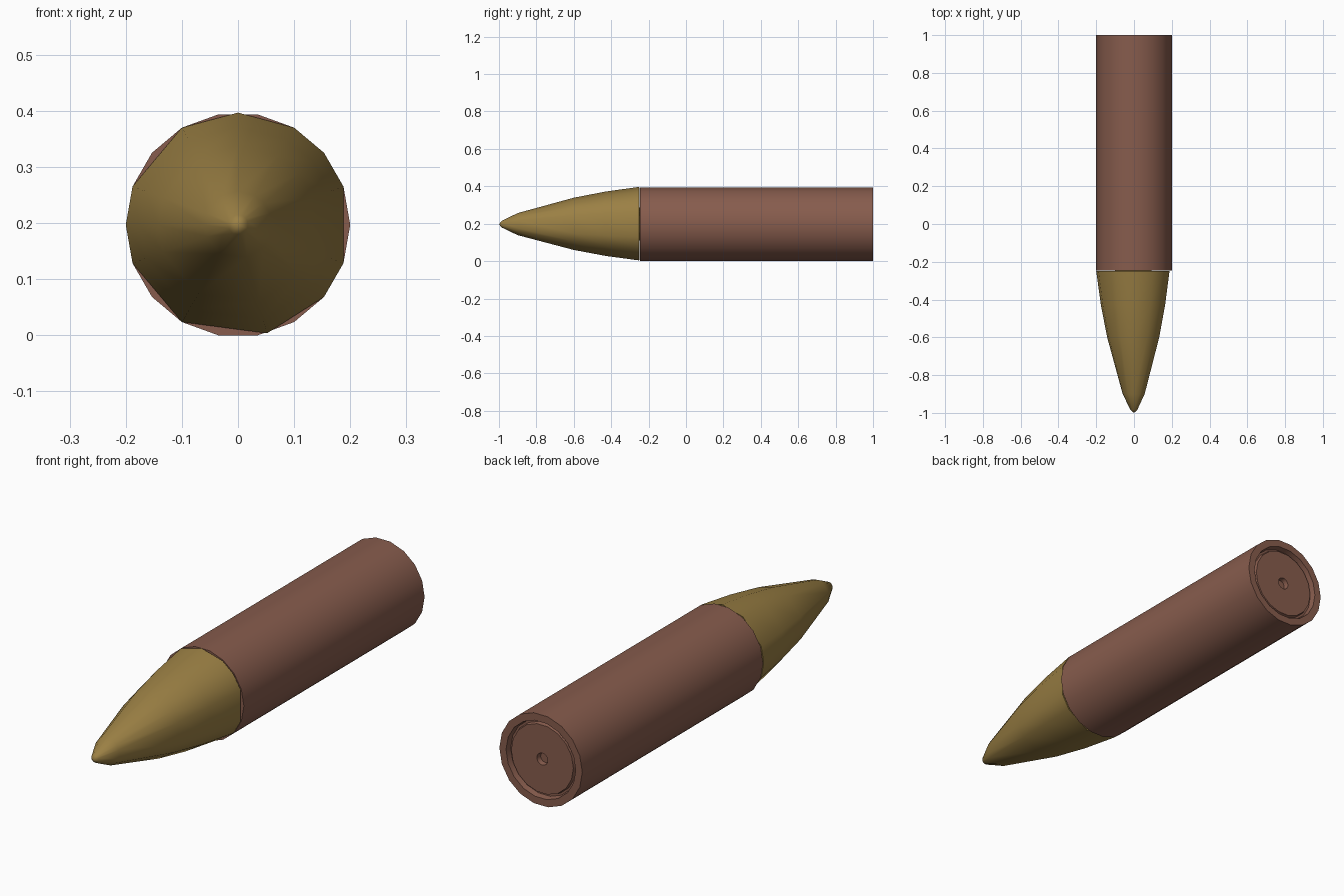
import bpy, bmesh, math

if "Cube" in bpy.data.objects:
    bpy.data.objects.remove(bpy.data.objects["Cube"])

CZ = 0.2 * math.sin(math.radians(80))  # axis height, so the casing rests on z = 0


def material(name, rgb):
    m = bpy.data.materials.new(name)
    m.diffuse_color = (*rgb, 1)
    m.use_nodes = True
    m.node_tree.nodes["Principled BSDF"].inputs["Base Color"].default_value = m.diffuse_color
    return m


def lathe(name, profile, angles, mat, smooth_angle):
    """Spin (y, radius) points around the y axis; zero radius closes to a point."""
    bm = bmesh.new()
    rings = []
    for y, r in profile:
        if r == 0:
            rings.append([bm.verts.new((0, y, CZ))] * len(angles))
        else:
            rings.append([bm.verts.new((r * math.cos(math.radians(a)), y,
                                        CZ + r * math.sin(math.radians(a)))) for a in angles])
    n = len(angles)
    for a, b in zip(rings, rings[1:]):
        for i in range(n):
            j = (i + 1) % n
            bm.faces.new(list(dict.fromkeys((a[i], a[j], b[j], b[i]))))
    bmesh.ops.recalc_face_normals(bm, faces=bm.faces)
    me = bpy.data.meshes.new(name)
    bm.to_mesh(me)
    bm.free()
    me.materials.append(mat)
    ob = bpy.data.objects.new(name, me)
    bpy.context.collection.objects.link(ob)
    bpy.ops.object.select_all(action='DESELECT')
    ob.select_set(True)
    bpy.context.view_layer.objects.active = ob
    bpy.ops.object.shade_smooth_by_angle(angle=math.radians(smooth_angle))
    return ob


copper = material("copper_brown", (0.242, 0.107, 0.074))
brass = material("dull_gold", (0.328, 0.216, 0.058))

# Casing: front lip, wall, back rim, groove, base disc and central primer dimple
lathe("casing",
      [(-0.245, 0), (-0.245, 0.2), (1, 0.2), (1, 0.168), (0.975, 0.163), (0.975, 0.154),
       (0.99, 0.150), (0.99, 0.026), (0.97, 0.022), (0.97, 0)],
      range(0, 360, 20), copper, 35)

# Pointed head: coarser, uneven facets seated against the casing
lathe("pointed_head",
      [(-0.245, 0), (-0.25, 0.2), (-0.43, 0.175), (-0.6, 0.142), (-0.9, 0.06),
       (-0.985, 0.018), (-1, 0)],
      [-160, -120, -75, -40, -20, 20, 40, 60, 90, 120, 160, 180], brass, 50)
